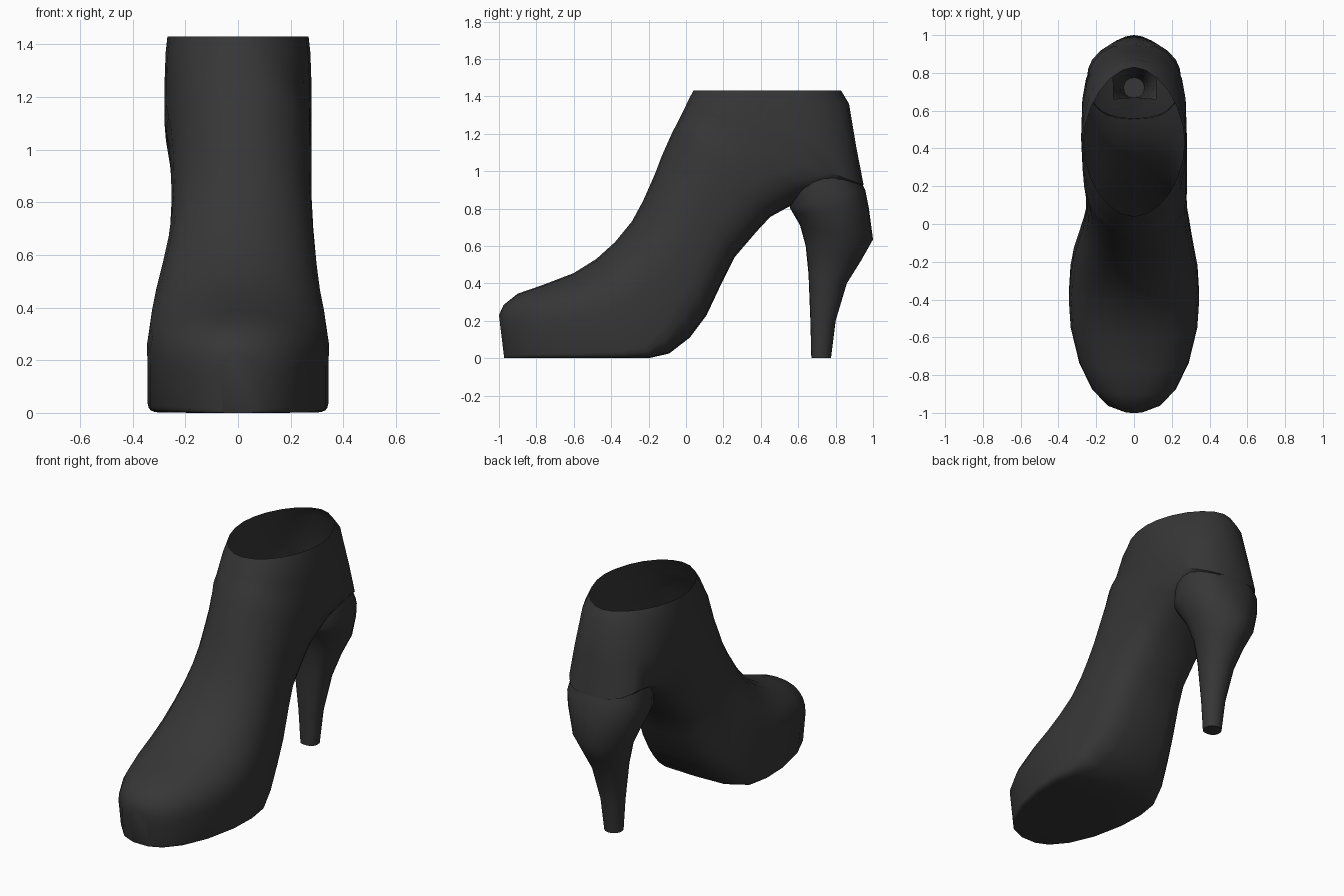
import bpy, bmesh, math
from mathutils import Vector

if "Cube" in bpy.data.objects:
    bpy.data.objects.remove(bpy.data.objects["Cube"])

black = bpy.data.materials.new("black leather")
black.diffuse_color = (0.037, 0.037, 0.037, 1)
black.use_nodes = True
black.node_tree.nodes["Principled BSDF"].inputs["Base Color"].default_value = black.diffuse_color
N = 24


def spow(v, p):
    return math.copysign(abs(v) ** p, v)


def ring(bm, ty, tz, by, bz, w, et, eb, shift=0.0):
    """Superellipse section spanning the top/front point to the bottom/back point."""
    t, b = Vector((0, ty, tz)), Vector((0, by, bz))
    mid, half = (t + b) / 2, (t - b) / 2
    out = []
    for i in range(N):
        a = 2 * math.pi * i / N
        c, s = math.cos(a), math.sin(a)
        if abs(c) < 1e-6:
            c = 0.0
        if abs(s) < 1e-6:
            s = 0.0
        e = 2 / (et if s > 0 else eb)
        p = mid + half * spow(s, e)
        p.x = w * spow(c, e) + shift
        out.append(bm.verts.new(p))
    return out


def loft(name, stations, cap_start, cap_end, drop=None):
    bm = bmesh.new()
    rings = [ring(bm, *s) for s in stations]
    for r, q in zip(rings, rings[1:]):
        for i in range(N):
            j = (i + 1) % N
            bm.faces.new((r[i], r[j], q[j], q[i]))
    if cap_start:
        bm.faces.new(rings[0])
    if cap_end:
        bm.faces.new(rings[-1])
    bmesh.ops.recalc_face_normals(bm, faces=bm.faces)
    if drop:
        bm.normal_update()
        gone = [f for f in bm.faces if drop(f)]
        bmesh.ops.delete(bm, geom=gone, context='FACES')
    me = bpy.data.meshes.new(name)
    bm.to_mesh(me)
    bm.free()
    me.materials.append(black)
    ob = bpy.data.objects.new(name, me)
    bpy.context.collection.objects.link(ob)
    bpy.ops.object.select_all(action='DESELECT')
    ob.select_set(True)
    bpy.context.view_layer.objects.active = ob
    bpy.ops.object.shade_smooth_by_angle(angle=math.radians(45))
    return ob


# boot upper: sections fan from the vertical toe to the horizontal ankle opening
upper = [
    (-1.00, .23, -.972, 0, .06, 2.5, 20),
    (-.975, .285, -.94, 0, .14, 2.4, 20),
    (-.90, .345, -.85, 0, .222, 2.3, 20),
    (-.77, .39, -.70, 0, .29, 2.2, 20),
    (-.60, .455, -.50, 0, .335, 2.1, 20),
    (-.48, .53, -.33, 0, .345, 2, 18),
    (-.38, .62, -.20, 0, .338, 2, 12),
    (-.29, .73, -.09, .025, .322, 2, 6),
    (-.23, .84, .02, .11, .302, 2, 4, .006),
    (-.19, .93, .11, .23, .285, 2, 3.5, .012),
    (-.16, 1.0, .19, .40, .272, 2, 3.2, .014),
    (-.13, 1.08, .26, .54, .266, 2, 3, .014),
    (-.09, 1.17, .38, .68, .267, 2.05, 3, .012),
    (-.067, 1.22, .45, .755, .270, 2.15, 3, .01),
    (-.055, 1.24, .55, .81, .272, 2.3, 3, .008),
    (-.045, 1.26, .67, .87, .276, 2.4, 3, .004),
    (-.03, 1.29, .95, .925, .28, 2.5, 3),
    (-.01, 1.33, .912, 1.12, .28, 2.3, 2.6),
    (.01, 1.375, .872, 1.36, .275, 2.1, 2.1),
    (.04, 1.43, .83, 1.43, .268, 1.9, 1.8),
]
# the seat is open above the hollow heel
loft("boot_upper", upper, True, False,
     lambda f: abs(f.normal.z) > .6 and f.calc_center_median().y > .66
     and f.calc_center_median().z < .95 and abs(f.calc_center_median().x) < .13)

# tapering hollow heel
heel = [
    (.56, .93, .90, 1.02, .235, 2.4, 2.4),
    (.555, .805, .958, .90, .25, 2.6, 2.4),
    (.575, .77, .978, .80, .24, 2.4, 2.1),
    (.61, .71, 1.0, .635, .20, 2.4, 1.8),
    (.64, .60, .935, .52, .145, 2.4, 1.9),
    (.655, .45, .86, .40, .107, 2.4, 2),
    (.665, .20, .80, .20, .072, 2.4, 2),
    (.67, 0, .775, 0, .055, 2.4, 2),
]
loft("heel", heel, False, True)
